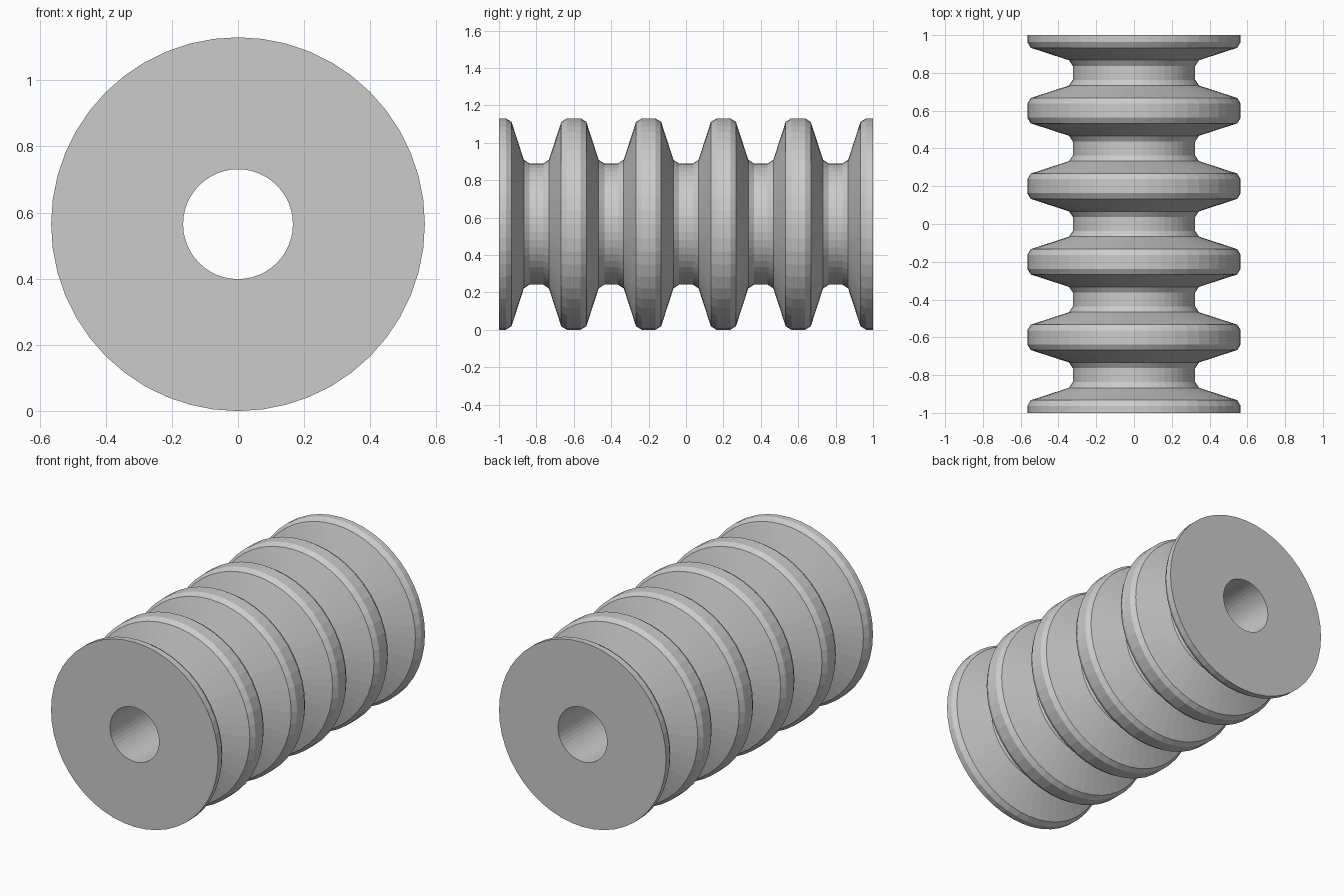
import bpy, bmesh, math

if "Cube" in bpy.data.objects:
    bpy.data.objects.remove(bpy.data.objects["Cube"])

SEGMENTS = 48
R_OUT, R_BORE = 0.565, 0.166
PITCH = 0.4

# Half a rib: offset along the axis from the crest, and radius
HALF = [(0.0, R_OUT), (0.037, R_OUT), (0.067, 0.547),
        (0.133, 0.344), (0.163, 0.324), (0.2, 0.324)]


def rib_profile():
    """Outer outline from end to end: ten half ribs, alternately mirrored."""
    pts = []
    for i in range(5):
        start = -1 + i * PITCH
        pts += [(start + d, r) for d, r in HALF]
        pts += [(start + PITCH - d, r) for d, r in reversed(HALF[1:-1])]
    return pts + [(1.0, R_OUT)]


# Closed section: ribbed outside plus the straight bore
section = rib_profile() + [(1.0, R_BORE), (-1.0, R_BORE)]

bm = bmesh.new()
rings = []
for y, r in section:
    rings.append([bm.verts.new((r * math.sin(2 * math.pi * k / SEGMENTS), y,
                                R_OUT + r * math.cos(2 * math.pi * k / SEGMENTS)))
                  for k in range(SEGMENTS)])
for i, a in enumerate(rings):
    b = rings[(i + 1) % len(rings)]
    for k in range(SEGMENTS):
        n = (k + 1) % SEGMENTS
        bm.faces.new((a[k], a[n], b[n], b[k]))
bmesh.ops.recalc_face_normals(bm, faces=bm.faces)

# Ribbed bellows sleeve
mesh = bpy.data.meshes.new("ribbed_sleeve")
bm.to_mesh(mesh)
bm.free()
sleeve = bpy.data.objects.new("ribbed_sleeve", mesh)
bpy.context.collection.objects.link(sleeve)
